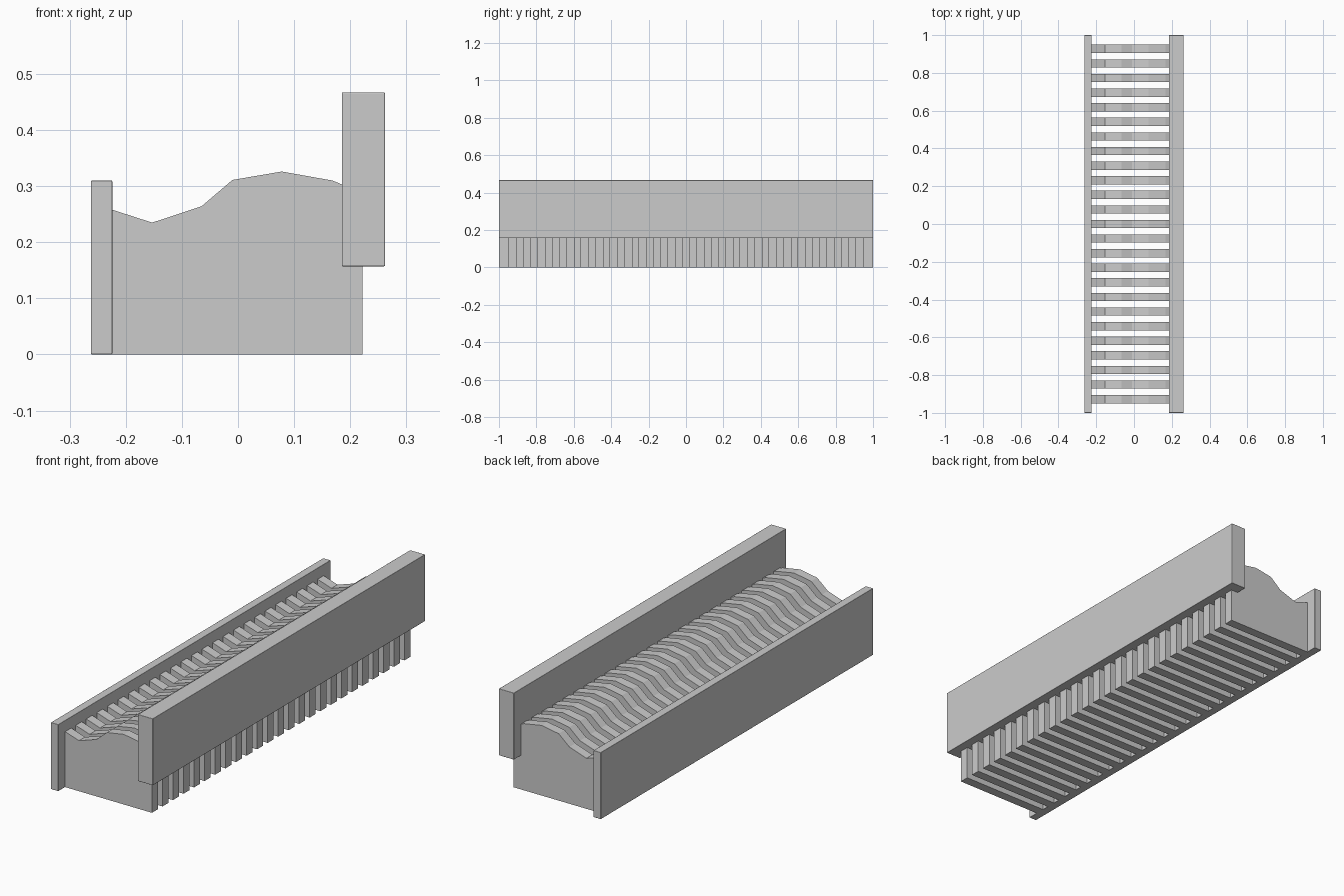
import bpy, bmesh

if "Cube" in bpy.data.objects:
    bpy.data.objects.remove(bpy.data.objects["Cube"])

def prism(name, profile, length):
    """Extrude an x/z profile along y, centred on y = 0."""
    bm = bmesh.new()
    face = bm.faces.new([bm.verts.new((x, -length / 2, z)) for x, z in profile])
    ext = bmesh.ops.extrude_face_region(bm, geom=[face])
    verts = [v for v in ext["geom"] if isinstance(v, bmesh.types.BMVert)]
    bmesh.ops.translate(bm, verts=verts, vec=(0, length, 0))
    bmesh.ops.recalc_face_normals(bm, faces=bm.faces)
    mesh = bpy.data.meshes.new(name)
    bm.to_mesh(mesh)
    bm.free()
    obj = bpy.data.objects.new(name, mesh)
    bpy.context.collection.objects.link(obj)
    return obj

def panel(name, x0, x1, z0, z1):
    obj = prism(name, [(x0, z0), (x1, z0), (x1, z1), (x0, z1)], 2.0)
    bev = obj.modifiers.new("soft_edges", 'BEVEL')
    bev.width, bev.segments = 0.002, 2
    for poly in obj.data.polygons:
        poly.use_smooth = True
    bev.harden_normals = True
    return obj

# Long side boards: low one on the left, raised one on the right
panel("left_board", -0.262, -0.224, 0.0, 0.31)
panel("right_board", 0.185, 0.262, 0.157, 0.467)

# Seat-shaped slats between the boards
SLATS, REACH, THICK = 25, 0.927, 0.044
slat_profile = [(-0.24, 0.0), (0.222, 0.0), (0.222, 0.288), (0.168, 0.310),
                (0.078, 0.326), (-0.01, 0.311), (-0.065, 0.264),
                (-0.153, 0.235), (-0.24, 0.263)]
first = prism("slat", slat_profile, THICK)
for i in range(SLATS):
    slat = first if i == 0 else first.copy()
    if i:
        bpy.context.collection.objects.link(slat)
    slat.name = f"slat_{i + 1:02d}"
    slat.location.y = -REACH + 2 * REACH * i / (SLATS - 1)
